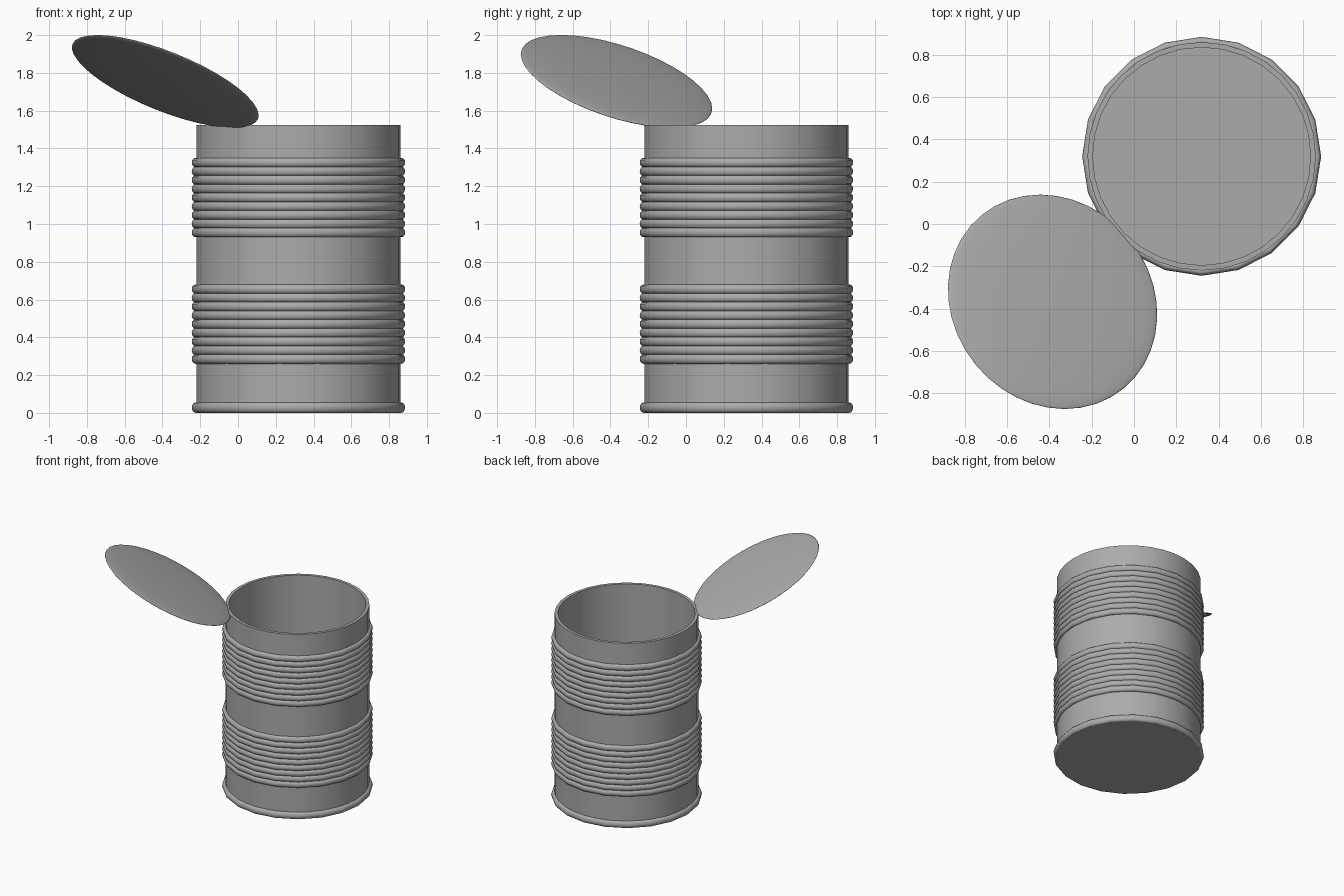
import bpy, bmesh, math
from mathutils import Vector

if "Cube" in bpy.data.objects:
    bpy.data.objects.remove(bpy.data.objects["Cube"])

CX = CY = 0.32      # can axis
RING_SIDES = 20
BODY_SIDES = 32

tin = bpy.data.materials.new("dark_tin")
tin.diffuse_color = (0.41, 0.41, 0.41, 1)
tin.use_nodes = True
tin.node_tree.nodes["Principled BSDF"].inputs["Base Color"].default_value = tin.diffuse_color


def finish(obj, name, angle=40):
    """Name, colour and smooth one part."""
    obj.name = name
    obj.data.materials.append(tin)
    bpy.ops.object.select_all(action='DESELECT')
    obj.select_set(True)
    bpy.context.view_layer.objects.active = obj
    bpy.ops.object.shade_smooth_by_angle(angle=math.radians(angle))


def lathe(name, profile):
    """Revolve (radius, z) points around the can axis; ends on the axis close."""
    bm = bmesh.new()
    verts = [bm.verts.new((r, 0, z)) for r, z in profile]
    edges = [bm.edges.new(p) for p in zip(verts, verts[1:])]
    bmesh.ops.spin(bm, geom=verts + edges, cent=(0, 0, 0), axis=(0, 0, 1),
                   angle=math.tau, steps=BODY_SIDES)
    bmesh.ops.remove_doubles(bm, verts=bm.verts, dist=1e-4)
    bmesh.ops.recalc_face_normals(bm, faces=bm.faces)
    mesh = bpy.data.meshes.new(name)
    bm.to_mesh(mesh)
    bm.free()
    obj = bpy.data.objects.new(name, mesh)
    obj.location = (CX, CY, 0)
    bpy.context.collection.objects.link(obj)
    finish(obj, name)


def ring(name, z, minor, half_height):
    """Bead around the wall, reaching out to radius 0.565."""
    bpy.ops.mesh.primitive_torus_add(location=(CX, CY, z), major_radius=0.565 - minor,
                                     minor_radius=minor, major_segments=RING_SIDES,
                                     minor_segments=12)
    obj = bpy.context.object
    obj.scale.z = half_height / minor
    finish(obj, name, 60)


# open can with wall thickness and floor
lathe("can_body", [(0, 0), (0.54, 0), (0.54, 1.525),
                   (0.515, 1.525), (0.515, 0.03), (0, 0.03)])

# bottom rim
ring("bottom_rim", 0.028, 0.0215, 0.028)

# two bands of ribs
for band, z0 in (("lower", 0.285), ("upper", 0.955)):
    for i in range(9):
        ring(f"{band}_rib_{i + 1}", z0 + i * 0.0463, 0.02, 0.025)

# bent-open lid: thin lens tilted off the rim
bpy.ops.mesh.primitive_uv_sphere_add(segments=40, ring_count=20, radius=1,
                                     location=(-0.385, -0.368, 1.755))
lid = bpy.context.object
lid.scale = (0.53, 0.53, 0.028)
lid.rotation_euler = Vector((0.358, 0.292, 0.887)).to_track_quat('Z', 'Y').to_euler()
finish(lid, "lid", 60)
